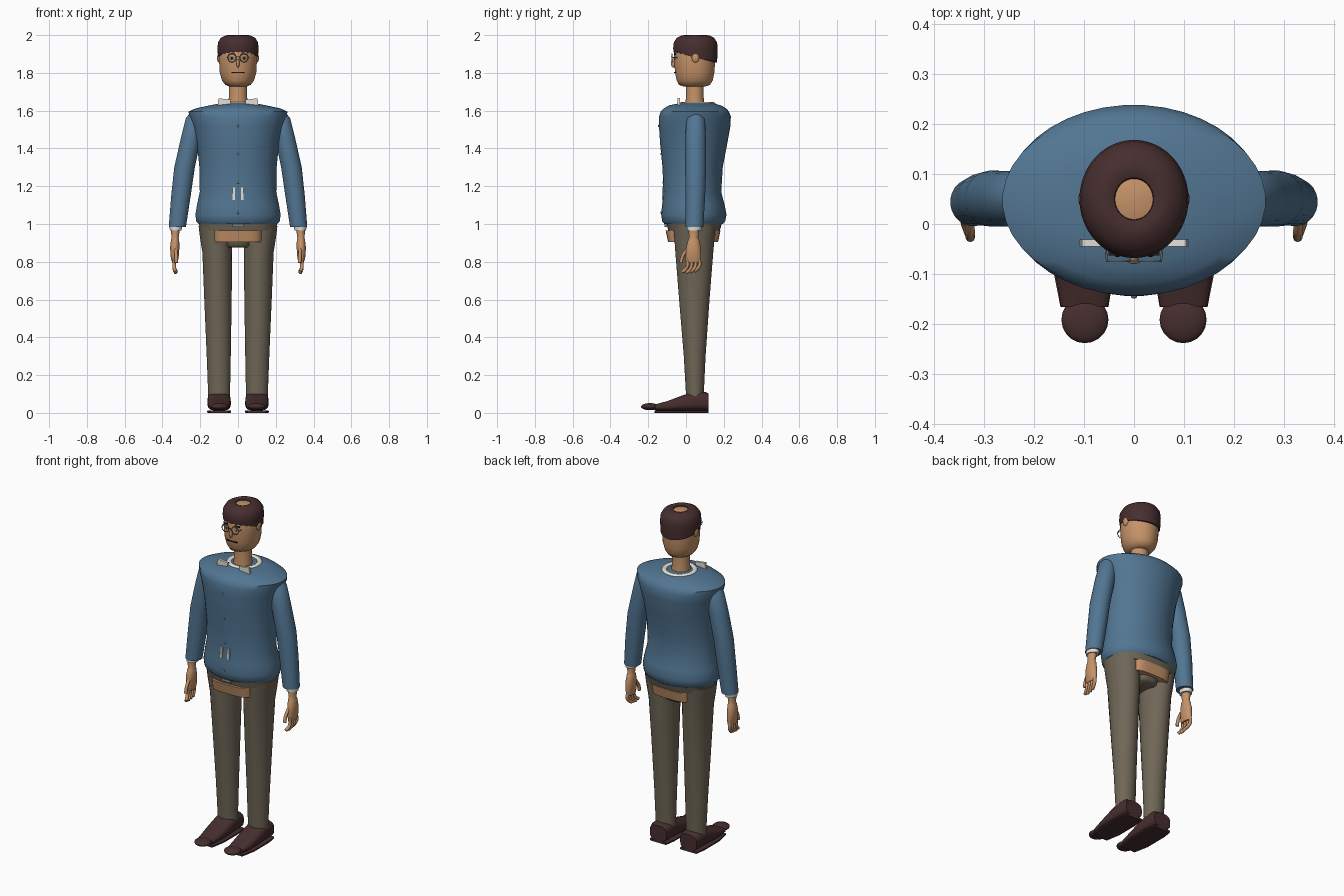
import bpy
import bmesh
from math import cos, sin, pi, radians

default_cube = bpy.data.objects.get("Cube")
if default_cube:
    bpy.data.objects.remove(default_cube, do_unlink=True)


def make_material(name, red, green, blue):
    material = bpy.data.materials.new(name)
    material.use_nodes = True
    material.diffuse_color = (red, green, blue, 1)
    shader = next(n for n in material.node_tree.nodes if n.type == 'BSDF_PRINCIPLED')
    shader.inputs["Base Color"].default_value = (red, green, blue, 1)
    return material


SWEATER = make_material("sweater blue", .085, .18, .29)
TROUSERS = make_material("trouser taupe", .16, .135, .095)
SKIN = make_material("skin tan", .56, .29, .14)
DARK = make_material("dark brown", .062, .027, .028)
WHITE = make_material("off white", .78, .75, .68)
METAL = make_material("frame grey", .2, .23, .25)
INK = make_material("ink black", .015, .012, .012)


def smooth(obj, angle=45):
    bpy.ops.object.select_all(action='DESELECT')
    obj.select_set(True)
    bpy.context.view_layer.objects.active = obj
    bpy.ops.object.shade_smooth_by_angle(angle=radians(angle))


def add_mesh(name, bm, material):
    bmesh.ops.recalc_face_normals(bm, faces=bm.faces)
    mesh = bpy.data.meshes.new(name)
    bm.to_mesh(mesh)
    bm.free()
    obj = bpy.data.objects.new(name, mesh)
    bpy.context.collection.objects.link(obj)
    mesh.materials.append(material)
    smooth(obj)
    return obj


def superellipse(angle, power):
    c, s = cos(angle), sin(angle)
    return (abs(c) ** (2 / power) * (1 if c > 0 else -1),
            abs(s) ** (2 / power) * (1 if s > 0 else -1))


def loft(name, sections, material, segments=32, power=2, axis='Z'):
    """Section: position on axis, centre x, half width, low and high of the other axis."""
    bm = bmesh.new()
    rings = []
    for along, cx, half, low, high in sections:
        ring = []
        for i in range(segments):
            u, v = superellipse(2 * pi * (i + .5) / segments, power)
            x, other = cx + half * u, (low + high) / 2 + (high - low) / 2 * v
            ring.append(bm.verts.new((x, other, along) if axis == 'Z' else (x, along, other)))
        rings.append(ring)
    for a, b in zip(rings, rings[1:]):
        for i in range(segments):
            j = (i + 1) % segments
            bm.faces.new((a[i], a[j], b[j], b[i]))
    bm.faces.new(rings[0])
    bm.faces.new(rings[-1])
    return add_mesh(name, bm, material)


def ball(name, location, scale, material):
    bpy.ops.mesh.primitive_uv_sphere_add(segments=20, ring_count=12, location=location)
    obj = bpy.context.object
    obj.name, obj.scale = name, scale
    obj.data.materials.append(material)
    smooth(obj, 60)
    return obj


def block(name, location, size, material, turn=0):
    bpy.ops.mesh.primitive_cube_add(size=1, location=location, rotation=(0, turn, 0))
    obj = bpy.context.object
    obj.name, obj.scale = name, size
    obj.data.materials.append(material)
    return obj


def ring(name, location, radius, thickness, material, tilt=0):
    bpy.ops.mesh.primitive_torus_add(major_radius=radius, minor_radius=thickness, location=location,
                                     rotation=(tilt, 0, 0), major_segments=32, minor_segments=8)
    obj = bpy.context.object
    obj.name = name
    obj.data.materials.append(material)
    smooth(obj, 60)
    return obj


def tube(name, points, radius, material):
    curve = bpy.data.curves.new(name, 'CURVE')
    curve.dimensions = '3D'
    curve.bevel_depth, curve.bevel_resolution = radius, 2
    curve.resolution_u, curve.use_fill_caps = 5, True
    spline = curve.splines.new('BEZIER')
    spline.bezier_points.add(len(points) - 1)
    for handle, point in zip(spline.bezier_points, points):
        handle.co = point
        handle.handle_left_type = handle.handle_right_type = 'AUTO'
    obj = bpy.data.objects.new(name, curve)
    bpy.context.collection.objects.link(obj)
    bpy.ops.object.select_all(action='DESELECT')
    obj.select_set(True)
    bpy.context.view_layer.objects.active = obj
    bpy.ops.object.convert(target='MESH')
    bpy.context.object.data.materials.append(material)
    smooth(bpy.context.object, 50)


# Torso, collar and neck
loft("sweater_body", [
    (1.0, 0, .21, -.115, .195), (1.015, 0, .222, -.127, .208), (1.05, 0, .226, -.132, .215),
    (1.1, 0, .218, -.127, .205), (1.17, 0, .203, -.12, .187), (1.3, 0, .205, -.125, .195),
    (1.42, 0, .217, -.137, .218), (1.52, 0, .24, -.144, .236), (1.57, 0, .258, -.143, .238),
    (1.595, 0, .263, -.134, .228), (1.612, 0, .225, -.118, .213), (1.628, 0, .15, -.09, .185),
    (1.638, 0, .1, -.04, .15)], SWEATER, 40)
collar = ring("collar_band", (0, .06, 1.637), .083, .014, WHITE)
collar.scale.z = .6
loft("neck", [(1.62, 0, .054, -.005, .1), (1.68, 0, .048, 0, .093), (1.78, 0, .05, 0, .095)], SKIN, 24)

# Sweater front details
for height, front in ((1.52, -.145), (1.37, -.132), (1.22, -.121), (1.06, -.132)):
    ball("button", (0, front, height), (.006, .004, .006), METAL)
for side in (-1, 1):
    block("front_tab", (side * .023, -.122, 1.16), (.014, .009, .065), WHITE)
    block("collar_tip", (side * .073, -.038, 1.643), (.066, .014, .038), WHITE, side * -.12)

# Head and facial features
loft("head", [
    (1.727, 0, .045, -.01, .1), (1.737, 0, .068, -.038, .128), (1.76, 0, .085, -.05, .142),
    (1.8, 0, .097, -.058, .15), (1.87, 0, .101, -.064, .156), (1.93, 0, .1, -.062, .156),
    (1.97, 0, .075, -.035, .13), (1.99, 0, .036, .012, .084)], SKIN)
ball("nose", (0, -.066, 1.85), (.009, .014, .022), SKIN)
block("mouth", (0, -.058, 1.803), (.07, .009, .005), INK)
for side in (-1, 1):
    ball("ear", (side * .1, .05, 1.88), (.011, .02, .025), SKIN)
    ball("eye_white", (side * .033, -.058, 1.878), (.014, .005, .007), WHITE)
    ball("pupil", (side * .033, -.062, 1.878), (.006, .004, .006), INK)
    block("eyebrow", (side * .035, -.058, 1.9), (.032, .009, .005), INK, side * .12)
    ring("spectacle_rim", (side * .032, -.074, 1.88), .022, .0022, METAL, pi / 2)
    tube("spectacle_arm", [(side * .054, -.074, 1.882), (side * .057, -.045, 1.882)], .002, METAL)
tube("spectacle_bridge", [(-.011, -.075, 1.882), (0, -.078, 1.886), (.011, -.075, 1.882)], .002, METAL)

# Hair cap with a sloping hem, ragged fringe and open crown
hair = bmesh.new()
COUNT = 48
loops = []
for height, radius in ((None, .97), (1.93, 1), (1.962, .97), (1.985, .84), (1.998, .62),
                       (2.0, .48), (1.995, .36), (1.982, .33)):
    loop = []
    for i in range(COUNT):
        angle = 2 * pi * i / COUNT
        x, y = .109 * radius * cos(angle), .05 + .118 * radius * sin(angle)
        ragged = .006 * (i % 2) if y < 0 else 0
        hem = 1.893 - .23 * y + ragged
        loop.append(hair.verts.new((x, y, hem if height is None else height)))
    loops.append(loop)
for low, high in zip(loops, loops[1:]):
    for i in range(COUNT):
        j = (i + 1) % COUNT
        hair.faces.new((low[i], low[j], high[j], high[i]))
inner = [hair.verts.new((v.co.x * .9, .05 + (v.co.y - .05) * .9, v.co.z)) for v in loops[0]]
for i in range(COUNT):
    j = (i + 1) % COUNT
    hair.faces.new((loops[0][j], loops[0][i], inner[i], inner[j]))
add_mesh("hair", hair, DARK)

# Hips
loft("trouser_waist", [(.966, 0, .2, -.095, .18), (1.003, 0, .208, -.103, .19)], TROUSERS, 40, 2.4)
loft("hip_band", [(.905, 0, .134, -.095, .17), (.966, 0, .134, -.108, .183)], SKIN, 40, 4)
loft("trouser_seat", [(.875, 0, .06, -.04, .13), (.885, 0, .07, -.055, .145),
                      (.91, 0, .075, -.06, .15)], TROUSERS, 24, 3)
block("waist_clasp", (0, -.108, .992), (.06, .014, .016), METAL)

for side in (-1, 1):
    # Trouser leg
    loft("trouser_leg", [
        (.09, side * .1, .058, 0, .094), (.3, side * .102, .064, -.012, .104),
        (.6, side * .106, .073, -.037, .125), (.85, side * .11, .079, -.057, .145),
        (.93, side * .118, .084, -.063, .152), (.99, side * .122, .087, -.068, .158)], TROUSERS, 28)

    # Shoe
    loft("shoe_upper", [
        (.12, side * .1, .055, .012, .102), (.1, side * .1, .06, .012, .112),
        (.04, side * .1, .061, .012, .114), (-.02, side * .1, .062, .012, .092),
        (-.1, side * .1, .057, .012, .062), (-.165, side * .099, .047, .014, .045)],
        DARK, 24, 3, 'Y')
    loft("shoe_sole", [
        (.12, side * .1, .055, 0, .013), (.06, side * .1, .064, 0, .013),
        (-.08, side * .1, .064, 0, .013), (-.166, side * .099, .048, 0, .013)], DARK, 16, 8, 'Y')
    ball("shoe_toe", (side * .098, -.191, .033), (.047, .047, .019), DARK)

    # Sleeve and cuff
    loft("sleeve", [
        (1.59, side * .222, .03, .025, .08), (1.56, side * .227, .05, .003, .1),
        (1.45, side * .25, .054, -.005, .106), (1.3, side * .283, .055, -.005, .107),
        (1.15, side * .302, .052, -.003, .102), (.985, side * .321, .046, -.004, .092)],
        SWEATER, 24)
    loft("cuff", [(.965, side * .33, .031, .006, .08), (.99, side * .329, .034, .004, .084)], WHITE, 24)

    # Hand with curled fingers and thumb
    loft("palm", [
        (.795, side * .334, .014, .002, .076), (.82, side * .335, .021, -.003, .081),
        (.875, side * .335, .025, 0, .078), (.915, side * .333, .022, .01, .07),
        (.925, side * .333, .019, .016, .064), (.97, side * .332, .024, .012, .07)], SKIN, 20)
    for finger in range(4):
        y = .006 + .021 * finger
        tip = .742 + .004 * abs(finger - 1)
        tube("finger", [(side * .336, y, .815), (side * .338, y + .002, .78),
                        (side * .335, y - .01, tip + .012), (side * .329, y - .026, tip)], .0095, SKIN)
    tube("thumb", [(side * .329, .006, .865), (side * .327, -.018, .83),
                   (side * .327, -.027, .795)], .0095, SKIN)
